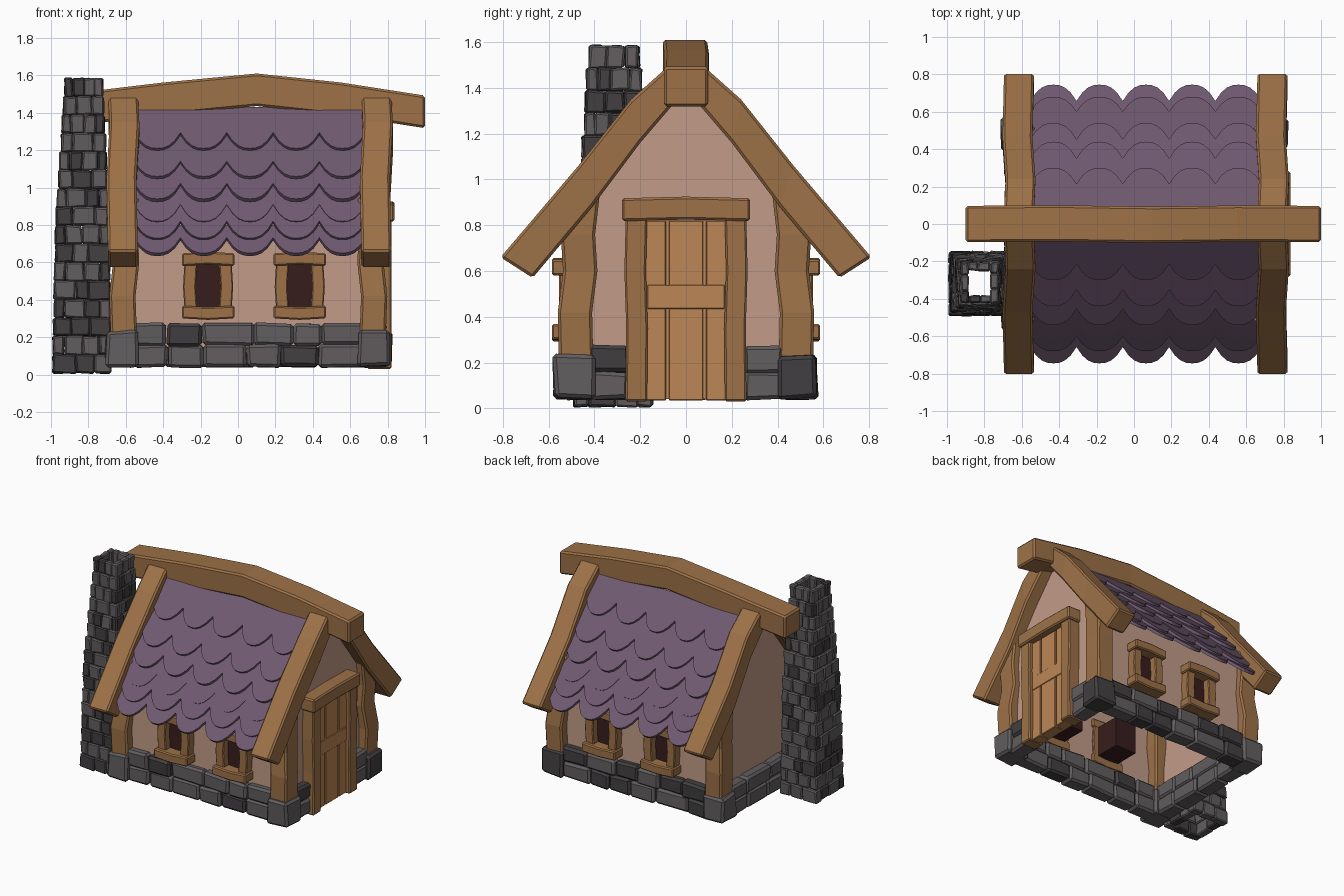
import bpy, bmesh, random
from mathutils import Vector as V

random.seed(4)
cube = bpy.data.objects.get("Cube")
if cube:
    bpy.data.objects.remove(cube)


def material(name, hexcode):
    lin = [(int(hexcode[i:i + 2], 16) / 255) ** 2.2 for i in (0, 2, 4)]
    m = bpy.data.materials.new(name)
    m.use_nodes = True
    m.diffuse_color = (*lin, 1)
    m.node_tree.nodes["Principled BSDF"].inputs["Base Color"].default_value = (*lin, 1)
    return m


wood = material("timber brown", "9c7149")
door_wood = material("door orange", "bb8555")
plaster = material("plaster pink", "c09a87")
purple = material("shingle purple", "6f5a70")
stone_light = material("stone grey", "625e60")
stone_dark = material("stone dark grey", "444143")
dark = material("window dark", "3a2323")


def finish(name, bm, mats, bevel=0.0):
    bmesh.ops.recalc_face_normals(bm, faces=bm.faces)
    me = bpy.data.meshes.new(name)
    bm.to_mesh(me)
    bm.free()
    for m in mats:
        me.materials.append(m)
    ob = bpy.data.objects.new(name, me)
    bpy.context.collection.objects.link(ob)
    if bevel:
        b = ob.modifiers.new("chamfer", 'BEVEL')
        b.width, b.segments, b.limit_method = bevel, 1, 'ANGLE'
    return ob


def loft(name, rings, mat, bevel=0.012):
    """Skin a run of closed rings and cap both ends."""
    bm = bmesh.new()
    vs = [[bm.verts.new(p) for p in r] for r in rings]
    n = len(vs[0])
    for a, b in zip(vs, vs[1:]):
        for i in range(n):
            j = (i + 1) % n
            bm.faces.new((a[i], a[j], b[j], b[i]))
    bm.faces.new(vs[0])
    bm.faces.new(vs[-1])
    return finish(name, bm, [mat], bevel)


def ring(c, u, v):
    c, u, v = V(c), V(u), V(v)
    return [c - u - v, c + u - v, c + u + v, c - u + v]


def box(name, lo, hi, mat, bevel=0.0):
    lo, hi = V(lo), V(hi)
    c, h = (lo + hi) / 2, (hi - lo) / 2
    return loft(name, [ring((c.x, c.y, z), (h.x, 0, 0), (0, h.y, 0))
                       for z in (lo.z, hi.z)], mat, bevel)


def stone(bm, lo, hi, jitter=0.008):
    lo, hi = V(lo), V(hi)
    c, h = (lo + hi) / 2, (hi - lo) / 2
    shade = int(random.random() < 0.25)
    verts = bmesh.ops.create_cube(bm, size=2)["verts"]
    for v in verts:
        v.co = V(c[i] + h[i] * v.co[i] + random.uniform(-jitter, jitter) for i in range(3))
    for f in {f for v in verts for f in v.link_faces}:
        f.material_index = shade


def splits(a, b, n):
    """Uneven cuts along a run of stones."""
    step = (b - a) / n
    return [a] + [a + step * (i + random.uniform(-.2, .2)) for i in range(1, n)] + [b]


# Plaster shell, open underneath
W = 0.49
profile = [(-W, .1), (-W, .9), (0, 1.42), (W, .9), (W, .1)]
walls = loft("walls", [[(x, y, z) for y, z in profile] for x in (-.62, .73)], plaster, 0)
bm = bmesh.new()
bm.from_mesh(walls.data)
bmesh.ops.delete(bm, geom=[f for f in bm.faces if f.calc_center_median().z < .11],
                 context='FACES')
bm.to_mesh(walls.data)
bm.free()

# Ridge beam with a raised middle
loft("ridge_beam", [ring((x, y, z), (0, .097, 0), (0, 0, .087)) for x, y, z in
                    [(-.9, 0, 1.415), (-.4, .003, 1.475), (.1, -.004, 1.523),
                     (.55, .002, 1.475), (1, 0, 1.405)]], wood)

# Sloping gable boards, bent along their length
upper = [(.06, 1.51), (.24, 1.35), (.47, 1.06), (.81, .66)]
lower = [(.02, 1.37), (.2, 1.16), (.41, .88), (.67, .57)]
wobble = [0, .008, -.008, 0]
for side, x in (("left", .74), ("right", -.615)):
    for end, s in (("front", -1), ("back", 1)):
        rings = []
        for (yu, zu), (yl, zl), w in zip(upper, lower, wobble):
            a, b = x - .08 + w, x + .08 + w
            rings.append([(a, s * yu, zu), (b, s * yu, zu), (b, s * yl, zl), (a, s * yl, zl)])
        loft(f"gable_board_{side}_{end}", rings, wood)

# Crooked corner posts
for side, x, t in (("left", .72, 1), ("right", -.61, -1)):
    for end, s in (("front", -1), ("back", 1)):
        stations = [(.2, 0, .48), (.42, .008, .485), (.6, -.012, .462), (.76, -.004, .472),
                    (.95, -.008, .45)]
        loft(f"corner_post_{side}_{end}",
             [ring((x + t * dx, s * y, z), (.07, 0, 0), (0, .075, 0)) for z, dx, y in stations],
             wood)

# Scalloped shingle rows, each tucked under the row above
eaves = [(.08, 1.43), (.3, 1.21), (.44, 1.06), (.54, .94), (.61, .82), (.68, .73), (.745, .65)]
X0, PITCH, STEPS = -.555, .2475, 8
for end, s in (("front", -1), ("back", 1)):
    for k in range(1, len(eaves)):
        top, low = V(eaves[max(0, k - 2)]), V(eaves[k])
        slope = (low - top).normalized()
        out = V((-slope.y, slope.x))
        if k > 1:
            top = top - out * .03
        length = (low - top).length
        slope = (low - top).normalized()
        out = V((-slope.y, slope.x))
        outline = [(X0 + 5 * PITCH, 0), (X0, 0)]
        for i in range(5 * STEPS + 1):
            t = (i % STEPS) / STEPS
            outline.append((X0 + PITCH * i / STEPS, length - .12 * abs(2 * t - 1) ** 2.5))
        rings = []
        for depth in (0, -.022):
            pts = [(x, top + slope * d + out * depth) for x, d in outline]
            rings.append([(x, s * p.x, p.y) for x, p in pts])
        loft(f"shingle_row_{end}_{k}", rings, purple, 0)

# Windows on both long walls
for end, s in (("front", -1), ("back", 1)):
    for side, x in (("right", -.16), ("left", .33)):
        name = f"window_{end}_{side}"
        box(name + "_recess", (x - .09, min(s * .28, s * .5), .36),
            (x + .09, max(s * .28, s * .5), .59), dark)
        for t in (-1, 1):
            loft(f"{name}_jamb_{t}", [ring((x + t * o, s * .515, z), (.034, 0, 0), (0, .04, 0))
                                      for z, o in ((.35, .092), (.47, .1), (.6, .092))],
                 wood, .006)
        for part, z, bend in (("lintel", .615, .008), ("sill", .335, -.008)):
            loft(f"{name}_{part}", [ring((x + dx, s * .53, z + dz), (0, .056, 0), (0, 0, .034))
                                    for dx, dz in ((-.14, 0), (0, bend), (.14, 0))],
                 wood, .008)

# Door with planks, cross rail and frame
box("door_back", (.7, -.18, .04), (.765, .18, .82), door_wood)
for i, (a, b) in enumerate(((-.18, -.087), (-.075, .075), (.087, .18))):
    box(f"door_plank_{i}", (.72, a, .035), (.79, b, .82), door_wood, .004)
box("door_rail", (.72, -.17, .435), (.795, .17, .54), door_wood, .004)
for side, s in (("front", -1), ("back", 1)):
    loft(f"door_post_{side}", [ring((.755, s * y, z), (.065, 0, 0), (0, .047, 0))
                               for z, y in ((.03, .217), (.35, .214), (.6, .222), (.84, .216))],
         wood, .008)
loft("door_lintel", [ring((.765, y, z), (.072, 0, 0), (0, 0, .05))
                     for y, z in ((-.28, .868), (0, .875), (.28, .868))], wood, .01)

# Stone footing: two courses between big corner stones
bm = bmesh.new()
for z0, z1 in ((.04, .16), (.155, .275)):
    for s in (-1, 1):
        cuts = splits(-.56, .67, 6)
        for a, b in zip(cuts, cuts[1:]):
            ys = sorted((s * .42, s * (.535 + random.uniform(0, .015))))
            stone(bm, (a, ys[0], z0), (b, ys[1], z1), .006)
    cuts = splits(-.43, .43, 4)
    for a, b in zip(cuts, cuts[1:]):
        stone(bm, (-.69, a, z0), (-.56, b, z1), .006)
    for a, b in ((-.43, -.25), (.25, .43)):
        stone(bm, (.66, a, z0), (.79, b, z1), .006)
for x in (-.62, .73):
    for y in (-.485, .485):
        stone(bm, (x - .088, y - .09, .045), (x + .088, y + .09, .235), .01)
finish("stone_footing", bm, [stone_light, stone_dark], .016)

# Hollow tapering chimney, laid course by course
shape = [(0, .155, .168), (.9, .14, .148), (1.25, .115, .125), (1.59, .098, .105)]


def girth(z):
    for (z0, a0, b0), (z1, a1, b1) in zip(shape, shape[1:]):
        if z <= z1:
            t = (z - z0) / (z1 - z0)
            return a0 + (a1 - a0) * t, b0 + (b1 - b0) * t
    return shape[-1][1:]


bm = bmesh.new()
COURSES, TOP = 16, 1.585
for k in range(COURSES):
    z0, z1 = .008 + k * (TOP - .008) / COURSES, .008 + (k + 1) * (TOP - .008) / COURSES
    hx, hy = girth((z0 + z1) / 2)
    cx, cy, wall = -.835 + .01 * z0 / TOP, -.32 + .005 * z0 / TOP, .06 - .012 * z0
    inset = wall if k % 2 else 0
    for s in (-1, 1):
        puff = random.uniform(0, .008)
        cuts = splits(cx - hx + inset, cx + hx - inset, 3 - k % 2)
        ys = sorted((cy + s * (hy + puff), cy + s * (hy - wall)))
        for a, b in zip(cuts, cuts[1:]):
            stone(bm, (a, ys[0], z0), (b, ys[1], z1), .006)
        cuts = splits(cy - hy + wall - inset, cy + hy - wall + inset, 2 + k % 2)
        xs = sorted((cx + s * (hx + puff / 2), cx + s * (hx - wall)))
        for a, b in zip(cuts, cuts[1:]):
            stone(bm, (xs[0], a, z0), (xs[1], b, z1), .006)
finish("chimney", bm, [stone_light, stone_dark], .008)
